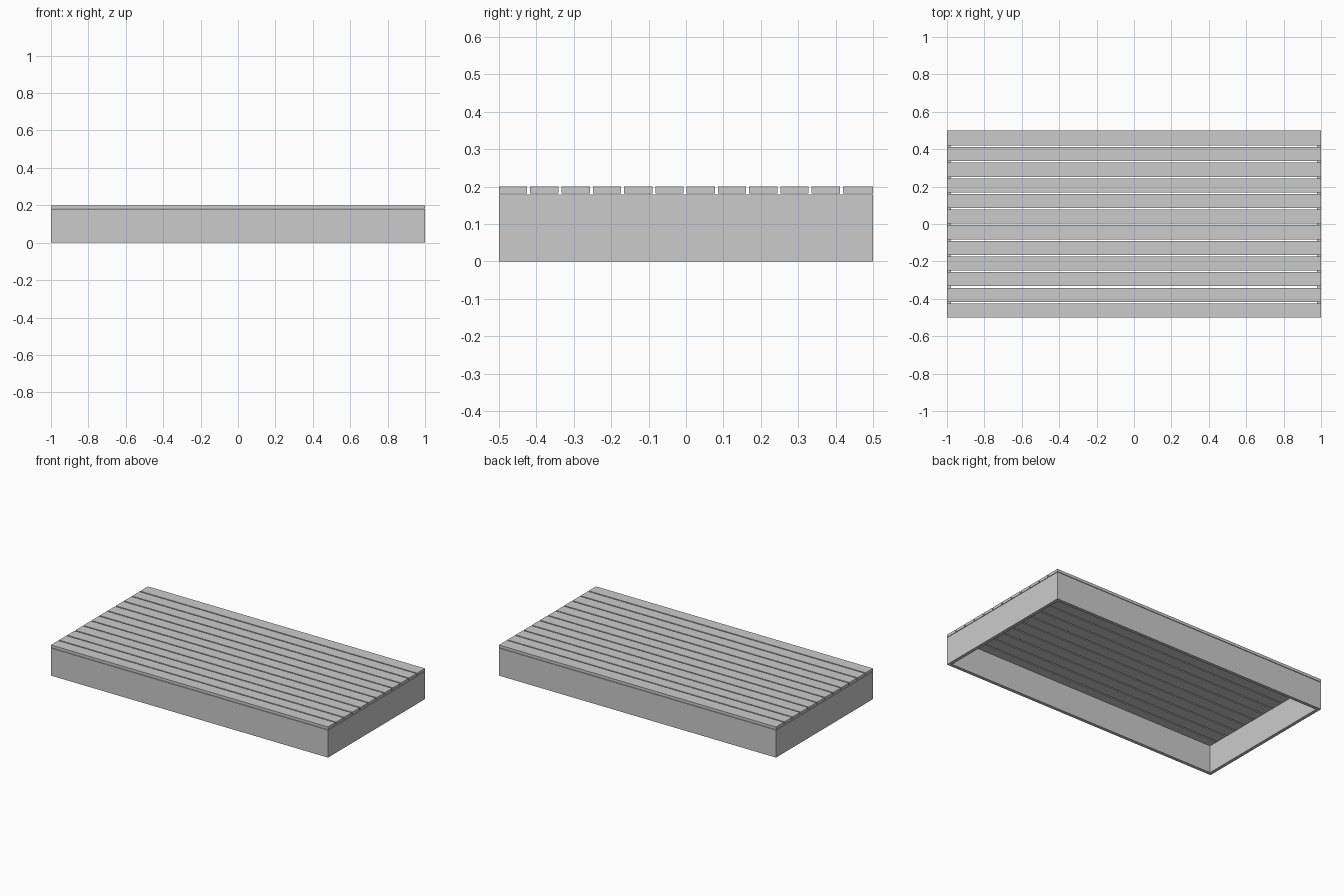
import bpy

if "Cube" in bpy.data.objects:
    bpy.data.objects.remove(bpy.data.objects["Cube"])


def box(name, lo, hi):
    """Axis-aligned box between two corners."""
    bpy.ops.mesh.primitive_cube_add(size=1, location=[(a + b) / 2 for a, b in zip(lo, hi)])
    ob = bpy.context.object
    ob.name = name
    ob.scale = [b - a for a, b in zip(lo, hi)]
    bpy.ops.object.transform_apply(location=False, rotation=False, scale=True)
    return ob


L, W, T = 1.0, 0.5, 0.021      # half length, half width, board thickness
FRAME_TOP, SLAT_BOTTOM, TOP = 0.179, 0.182, 0.2

# Long frame boards run the full length
box("front_board", (-L, -W, 0), (L, -W + T, FRAME_TOP))
box("back_board", (-L, W - T, 0), (L, W, FRAME_TOP))

# End boards fit between the long boards
box("left_end_board", (-L, -W + T, 0), (-L + T, W - T, FRAME_TOP))
box("right_end_board", (L - T, -W + T, 0), (L, W - T, FRAME_TOP))

# Deck slats; the last one is slightly wider
COUNT, PITCH, SLAT = 12, 0.0836, 0.0755
for i in range(COUNT):
    y = -W + i * PITCH
    end = W if i == COUNT - 1 else y + SLAT
    box(f"deck_slat_{i + 1}", (-L, y, SLAT_BOTTOM), (L, end, TOP))
